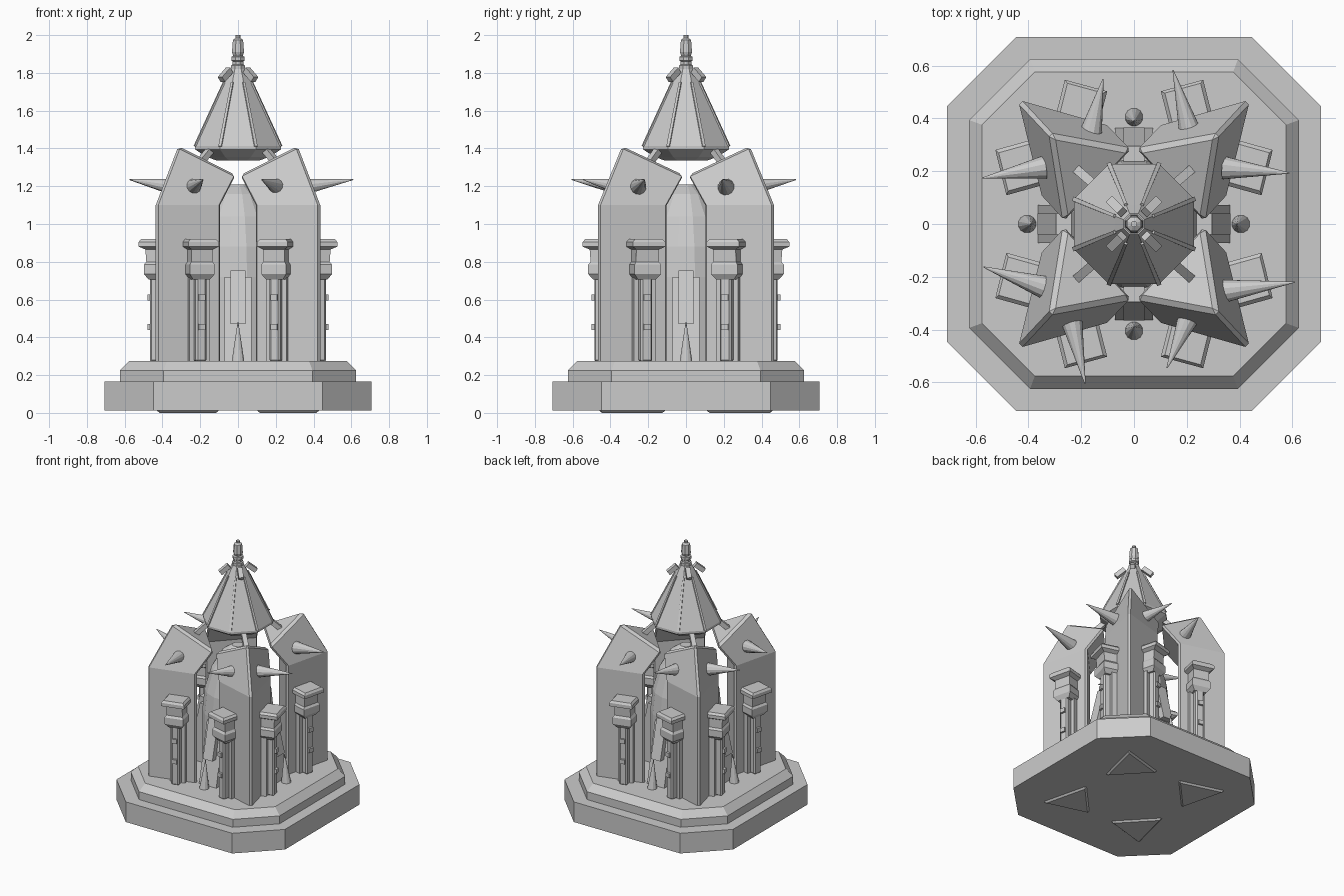
import bpy, bmesh, math
from mathutils import Vector

if "Cube" in bpy.data.objects:
    bpy.data.objects.remove(bpy.data.objects["Cube"])

YS = 1.07  # the pillar group is slightly deeper than wide
QUADS = [(sx, sy) for sx in (-1, 1) for sy in (-1, 1)]


def loft(name, rings, bevel=0):
    """Skin a list of equal-length point rings and cap both ends."""
    bm = bmesh.new()
    vr = [[bm.verts.new(p) for p in r] for r in rings]
    n = len(rings[0])
    for a, b in zip(vr, vr[1:]):
        for i in range(n):
            j = (i + 1) % n
            bm.faces.new((a[i], a[j], b[j], b[i]))
    bm.faces.new(vr[0][::-1])
    bm.faces.new(vr[-1])
    bmesh.ops.recalc_face_normals(bm, faces=bm.faces)
    me = bpy.data.meshes.new(name)
    bm.to_mesh(me)
    bm.free()
    ob = bpy.data.objects.new(name, me)
    bpy.context.collection.objects.link(ob)
    if bevel:
        m = ob.modifiers.new("edge_bevel", 'BEVEL')
        m.width, m.segments, m.limit_method = bevel, 1, 'ANGLE'
        m.angle_limit = math.radians(40)
    return ob


def lathe(name, profile, n=8):
    """Flat-sided revolve; r is the distance to the middle of a side."""
    k = 1 / math.cos(math.pi / n)
    ang = [2 * math.pi * (i + .5) / n for i in range(n)]
    return loft(name, [[(r * k * math.cos(a), r * k * math.sin(a), z) for a in ang]
                       for r, z in profile])


def rod(name, a, b, r1, r2, n):
    """Tapered rod or cone from a to b."""
    a, b = Vector(a), Vector(b)
    d = (b - a).normalized()
    s = d.cross(Vector((0, 0, 1)))
    s = s.normalized() if s.length > 1e-4 else Vector((1, 0, 0))
    t = s.cross(d)
    ang = [2 * math.pi * (i + .5) / n for i in range(n)]
    return loft(name, [[c + (s * math.cos(g) + t * math.sin(g)) * r for g in ang]
                       for c, r in ((a, r1), (b, r2))])


def cut_square(h, c, z):
    return [(h, -c, z), (h, c, z), (c, h, z), (-c, h, z),
            (-h, c, z), (-h, -c, z), (-c, -h, z), (c, -h, z)]


# stepped base
loft("base_slab", [cut_square(.708, .447, z) for z in (.012, .165)])
loft("base_step", [cut_square(.625, .394, .165), cut_square(.625, .394, .225),
                   cut_square(.576, .376, .275)])

# four wedge pillars leaning inwards at the top
PLAN = [(.44, .44), (.345, .083), (.083, .345)]
HEAD = [(.318, .318, 1.42), (.262, .0, 1.26), (.0, .262, 1.26)]
for sx, sy in QUADS:
    rings = [[(x, y, z) for x, y in PLAN] for z in (0, 1.1)] + [HEAD]
    loft("pillar", [[(sx * x, sy * y * YS, z) for x, y, z in r] for r in rings], .018)

# eight attached columns with nubs and capitals on the pillar sides
U, T, P = Vector((.967, -.253)), Vector((.253, .967)), Vector((.379, .215))


def attached(name, layers, sx, sy, swap, bevel=0):
    rings = []
    for z, w, d in layers:
        ring = []
        for u, t in ((-.02, -w), (d, -w), (d, w), (-.02, w)):
            q = P + U * u + T * t
            x, y = (q.y, q.x) if swap else (q.x, q.y)
            ring.append((sx * x, sy * y * (1.04 if swap else YS), z))
        rings.append(ring)
    loft(name, rings, bevel)


for sx, sy in QUADS:
    for swap in (False, True):
        attached("column_backing", [(.27, .055, .04), (.74, .055, .04)], sx, sy, swap)
        attached("column_shaft", [(.27, .03, .085), (.74, .03, .085)], sx, sy, swap, .01)
        for z in (.455, .61):
            attached("column_nub", [(z - .016, .018, .1), (z + .016, .018, .1)], sx, sy, swap)
        attached("capital", [(.705, .045, .085), (.735, .068, .105), (.785, .068, .105),
                             (.8, .058, .095), (.865, .058, .1), (.88, .083, .13),
                             (.905, .083, .13), (.92, .07, .12)], sx, sy, swap)

# spikes: base x, y then tip x, y
SPIKES = [(-.165, .34, -.117, .55), (.215, .34, .148, .583),
          (-.34, .215, -.575, .174), (-.34, -.24, -.57, -.163),
          (.34, .213, .59, .193), (.34, -.255, .61, -.22),
          (-.24, -.35, -.185, -.606), (.213, -.34, .125, -.545)]
for bx, by, tx, ty in SPIKES:
    rod("spike", (bx, by, 1.195), (tx, ty, 1.235), .045, .002, 12)

# rounded core seen through the gaps, with sloped panels and small cones
lathe("core", [(.24, .27), (.24, .72), (.225, .88), (.18, 1.04), (.11, 1.16), (.04, 1.21)], 16)
for k in range(4):
    a = k * math.pi / 2
    c, s = math.cos(a), math.sin(a)

    def spin(r, t, z):
        return (c * r - s * t, s * r + c * t, z)

    def panel(name, w, r_in, r_low, r_top, z0, z1):
        loft(name, [[spin(r_in, -w, z), spin(r, -w, z), spin(r, w, z), spin(r_in, w, z)]
                    for r, z in ((r_low, z0), (r_top, z1))])

    panel("core_panel", .072, .2, .365, .27, .27, .72)
    panel("core_panel_strip", .04, .2, .365, .295, .47, .755)
    rod("small_cone", spin(.405, 0, .27), spin(.39, 0, .48), .035, .002, 12)

# octagonal roof with ridge strips, tabs, struts and finial
lathe("roof", [(.11, 1.335), (.165, 1.355), (.228, 1.395), (.228, 1.412),
               (.072, 1.75), (.04, 1.82)])
kk = 1 / math.cos(math.pi / 8)
for i in range(8):
    a = math.pi * (i + .5) / 4
    d = Vector((math.cos(a), math.sin(a), 0))
    rod("roof_ridge", d * .225 * kk + Vector((0, 0, 1.41)),
        d * .072 * kk + Vector((0, 0, 1.75)), .012, .009, 4)
for sx, sy in QUADS:
    rod("roof_tab", (sx * .088, sy * .088, 1.765), (sx * .045, sy * .045, 1.815), .024, .024, 4)
    rod("roof_strut", (sx * .14, sy * .14, 1.40), (sx * .215, sy * .205, 1.31), .024, .024, 4)
lathe("finial", [(.036, 1.81), (.036, 1.84), (.028, 1.845), (.028, 1.86), (.035, 1.865),
                 (.035, 1.885), (.025, 1.89), (.032, 1.91), (.027, 1.975), (.012, 1.985),
                 (.012, 2.0)])
